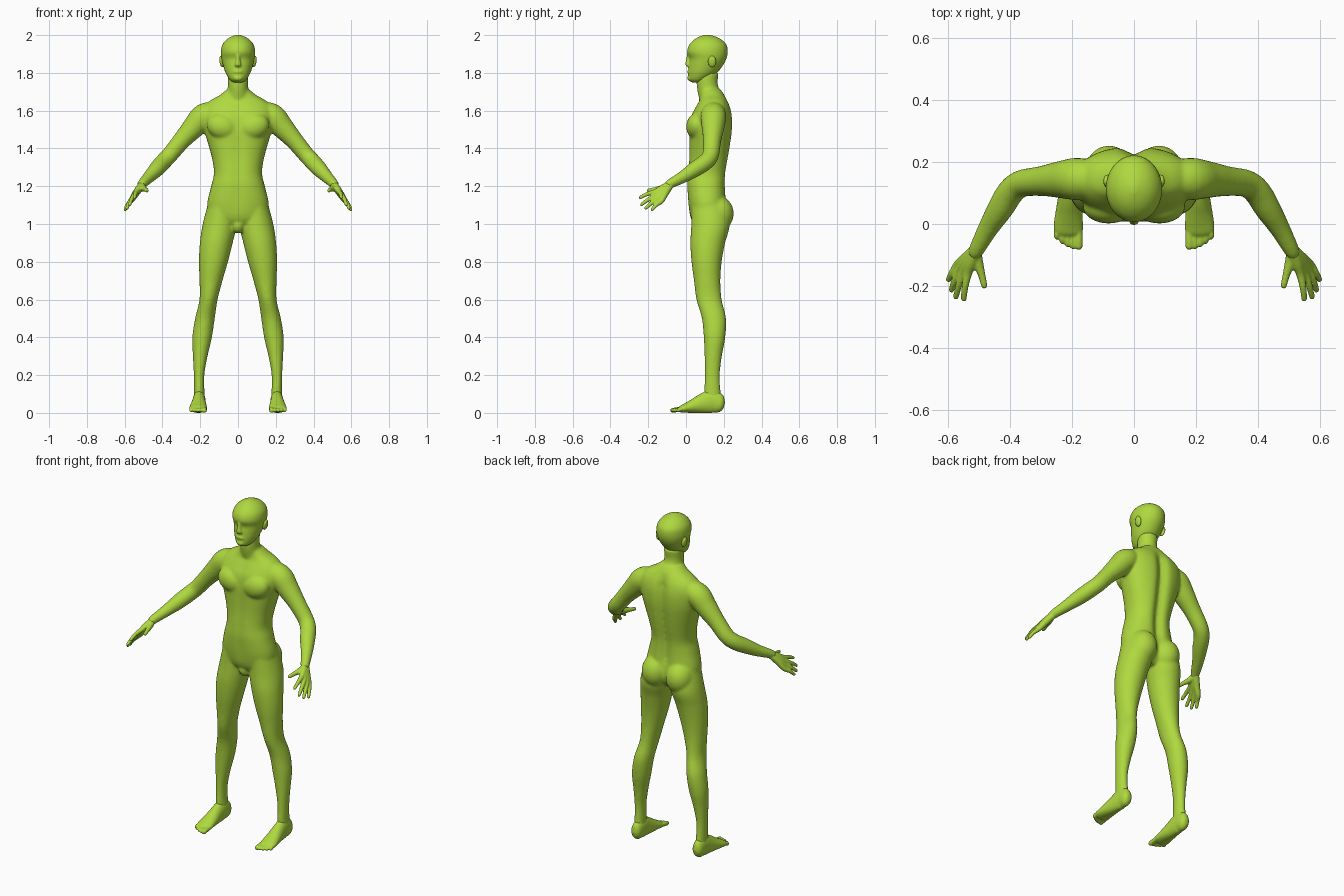
import bpy, bmesh, math
from mathutils import Vector, Matrix

skin = bpy.data.materials.new("lime_green")
skin.diffuse_color = (0.43, 0.69, 0.05, 1)


def spline(pts, steps=5):
    """Catmull-Rom through tuples of any length."""
    out = []
    for i in range(len(pts) - 1):
        p0, p1 = pts[max(i - 1, 0)], pts[i]
        p2, p3 = pts[i + 1], pts[min(i + 2, len(pts) - 1)]
        for s in range(steps):
            t = s / steps
            out.append([0.5 * (2 * b + (c - a) * t + (2 * a - 5 * b + 4 * c - d) * t * t
                               + (3 * b - a - 3 * c + d) * t ** 3)
                        for a, b, c, d in zip(p0, p1, p2, p3)])
    out.append(list(pts[-1]))
    return out


def tube(bm, pts, side=1, flat=False, power=1.0, n=32):
    """Closed tube through (x, y, z, radius_a, radius_b); flat keeps rings level."""
    rows = spline(pts)
    centres = [Vector(r[:3]) for r in rows]
    rings = []
    for i, r in enumerate(rows):
        u, v = Vector((1, 0, 0)), Vector((0, 1, 0))
        if not flat:
            t = centres[min(i + 1, len(rows) - 1)] - centres[max(i - 1, 0)]
            u = t.cross(Vector((0, 0, 1))).normalized()
            v = u.cross(t).normalized()
        a, b = max(r[3], 0.002), max(r[4], 0.002)
        ring = []
        for k in range(n):
            c, s = math.cos(2 * math.pi * k / n), math.sin(2 * math.pi * k / n)
            c = math.copysign(abs(c) ** power, c)
            s = math.copysign(abs(s) ** power, s)
            p = centres[i] + u * (a * c) + v * (b * s)
            ring.append(bm.verts.new((p.x * side, p.y, p.z)))
        rings.append(ring)
    for lo, hi in zip(rings, rings[1:]):
        for k in range(n):
            bm.faces.new((lo[k], lo[(k + 1) % n], hi[(k + 1) % n], hi[k]))
    bm.faces.new(rings[0])
    bm.faces.new(rings[-1])
    return [v for ring in rings for v in ring]


def stack(bm, rows, power=1.0):
    """Upright loft from (z, half_width, front_y, back_y)."""
    return tube(bm, [(0, (f + b) / 2, z, w, (b - f) / 2) for z, w, f, b in rows],
                flat=True, power=power, n=64)


def blob(bm, centre, radii, tilt=0):
    m = Matrix.Translation(centre) @ Matrix.Rotation(tilt, 4, 'Y') @ Matrix.Diagonal((*radii, 1))
    bmesh.ops.create_uvsphere(bm, u_segments=24, v_segments=16, radius=1, matrix=m)


def finish(bm, name, voxel, smooth):
    """Fuse the overlapping volumes into one smooth skin."""
    bmesh.ops.recalc_face_normals(bm, faces=bm.faces[:])
    me = bpy.data.meshes.new(name)
    bm.to_mesh(me)
    bm.free()
    me.materials.append(skin)
    me.polygons.foreach_set("use_smooth", [True] * len(me.polygons))
    ob = bpy.data.objects.new(name, me)
    bpy.context.collection.objects.link(ob)
    rm = ob.modifiers.new("fuse", 'REMESH')
    rm.mode = 'VOXEL'
    rm.voxel_size = voxel
    rm.use_smooth_shade = True
    sm = ob.modifiers.new("soften", 'SMOOTH')
    sm.factor = 0.5
    sm.iterations = smooth
    return ob


# Torso with spine and belly grooves
bm = bmesh.new()
torso = stack(bm, [
    (0.975, 0.03, 0.07, 0.17), (1.02, 0.14, 0.03, 0.20), (1.10, 0.163, 0.012, 0.215),
    (1.20, 0.142, 0.004, 0.212), (1.27, 0.127, 0.008, 0.215), (1.35, 0.138, 0.014, 0.228),
    (1.43, 0.160, 0.015, 0.240), (1.50, 0.180, 0.015, 0.248), (1.57, 0.190, 0.025, 0.247),
    (1.62, 0.180, 0.050, 0.236), (1.655, 0.145, 0.070, 0.220), (1.68, 0.100, 0.075, 0.205),
    (1.71, 0.062, 0.075, 0.185)], power=0.88)
for v in torso:
    fade = max(0, min(1, (v.co.z - 1.05) / 0.1, (1.68 - v.co.z) / 0.08))
    dip = math.exp(-(v.co.x / 0.03) ** 2) * fade
    v.co.y += -0.026 * dip if v.co.y > 0.12 else 0.006 * dip

# Neck
tube(bm, [(0, 0.135, 1.64, 0.065, 0.06), (0, 0.125, 1.69, 0.057, 0.062),
          (0, 0.112, 1.74, 0.053, 0.056), (0, 0.115, 1.80, 0.055, 0.058)], flat=True)
blob(bm, (0, 0.072, 0.995), (0.035, 0.04, 0.045))

for s in (1, -1):
    # Chest and buttocks
    blob(bm, (s * 0.082, 0.056, 1.515), (0.085, 0.055, 0.068), s * -0.35)
    blob(bm, (s * 0.080, 0.165, 1.055), (0.080, 0.088, 0.095))
    # Arm
    tube(bm, [(x, y, z, r, r) for x, y, z, r in [
        (0.11, 0.145, 1.595, 0.055), (0.18, 0.145, 1.570, 0.068), (0.235, 0.143, 1.512, 0.060),
        (0.30, 0.138, 1.440, 0.048), (0.362, 0.130, 1.365, 0.044), (0.397, 0.103, 1.328, 0.044),
        (0.43, 0.050, 1.292, 0.042), (0.47, -0.015, 1.250, 0.033),
        (0.505, -0.08, 1.215, 0.026), (0.515, -0.10, 1.200, 0.022)]], s)
    # Leg
    tube(bm, [
        (0.085, 0.120, 1.12, 0.070, 0.090), (0.097, 0.130, 1.00, 0.090, 0.102),
        (0.115, 0.115, 0.90, 0.087, 0.092), (0.130, 0.109, 0.80, 0.077, 0.080),
        (0.143, 0.112, 0.70, 0.061, 0.070), (0.156, 0.122, 0.60, 0.048, 0.067),
        (0.175, 0.148, 0.50, 0.052, 0.064), (0.190, 0.151, 0.40, 0.052, 0.057),
        (0.200, 0.144, 0.30, 0.039, 0.046), (0.206, 0.139, 0.20, 0.028, 0.040),
        (0.205, 0.140, 0.10, 0.028, 0.044), (0.205, 0.142, 0.04, 0.030, 0.046)], s, flat=True)
finish(bm, "body", 0.007, 10)

# Head with nose, lips and chin
bm = bmesh.new()
stack(bm, [
    (1.750, 0.025, 0.030, 0.09), (1.765, 0.045, 0.014, 0.12), (1.80, 0.066, 0.012, 0.165),
    (1.84, 0.079, 0.015, 0.196), (1.875, 0.087, 0.018, 0.214), (1.91, 0.091, 0.006, 0.221),
    (1.945, 0.085, 0.015, 0.216), (1.972, 0.066, 0.038, 0.193), (1.99, 0.040, 0.066, 0.162),
    (2.002, 0.008, 0.10, 0.125)])
tube(bm, [(0, 0.016, 1.905, 0.008, 0.010), (0, 0.013, 1.870, 0.011, 0.013),
          (0, 0.010, 1.842, 0.017, 0.014), (0, 0.016, 1.832, 0.010, 0.008)], flat=True)
blob(bm, (0, 0.018, 1.806), (0.027, 0.012, 0.010))
blob(bm, (0, 0.022, 1.772), (0.025, 0.016, 0.016))
finish(bm, "head", 0.005, 7)

for s, label in ((1, "left"), (-1, "right")):
    # Ear
    bm = bmesh.new()
    blob(bm, (s * 0.086, 0.138, 1.860), (0.012, 0.022, 0.032), s * 0.15)
    finish(bm, label + "_ear", 0.004, 3)

    # Hand: each finger runs wrist, knuckle, tip
    bm = bmesh.new()
    for knuckle, tip in [((0.535, -0.160, 1.172), (0.549, -0.248, 1.138)),
                         ((0.549, -0.155, 1.153), (0.575, -0.241, 1.100)),
                         ((0.560, -0.145, 1.136), (0.590, -0.218, 1.080)),
                         ((0.567, -0.130, 1.122), (0.600, -0.184, 1.073))]:
        k, t = Vector(knuckle), Vector(tip)
        path = [(Vector((0.502, -0.075, 1.217)), 0.019), (k.lerp(Vector((0.512, -0.09, 1.205)), 0.5), 0.019),
                (k, 0.014), (k.lerp(t, 0.5) + Vector((0.002, 0, 0.004)), 0.011),
                (k.lerp(t, 0.92), 0.009), (t, 0.005)]
        tube(bm, [(*p, r, r) for p, r in path], s, n=16)
    tube(bm, [(0.508, -0.085, 1.205, 0.016, 0.016), (0.502, -0.125, 1.190, 0.017, 0.017),
              (0.490, -0.165, 1.183, 0.012, 0.012), (0.482, -0.198, 1.177, 0.010, 0.010),
              (0.480, -0.207, 1.175, 0.005, 0.005)], s, n=16)
    finish(bm, label + "_hand", 0.004, 4)

    # Foot with five toes, flattened on the ground
    bm = bmesh.new()
    tube(bm, [(0.205, 0.203, 0.040, 0.012, 0.016), (0.205, 0.185, 0.045, 0.029, 0.045),
              (0.205, 0.140, 0.060, 0.033, 0.062), (0.207, 0.090, 0.050, 0.037, 0.053),
              (0.209, 0.040, 0.036, 0.043, 0.038), (0.211, 0.000, 0.026, 0.047, 0.026),
              (0.211, -0.025, 0.020, 0.046, 0.019), (0.211, -0.038, 0.017, 0.035, 0.012)], s)
    for i in range(5):
        x, r = 0.178 + 0.0175 * i, 0.013 if i == 0 else 0.010
        tip = -0.082 + 0.002 * i * i
        tube(bm, [(x, 0.0, 0.022, r, r), (x, -0.035, 0.019, r, r),
                  (x, tip + 0.010, 0.013, r, r), (x, tip, 0.011, r * 0.5, r * 0.5)], s, n=16)
    for v in bm.verts:
        v.co.z = max(v.co.z, 0.0)
    finish(bm, label + "_foot", 0.004, 4)
